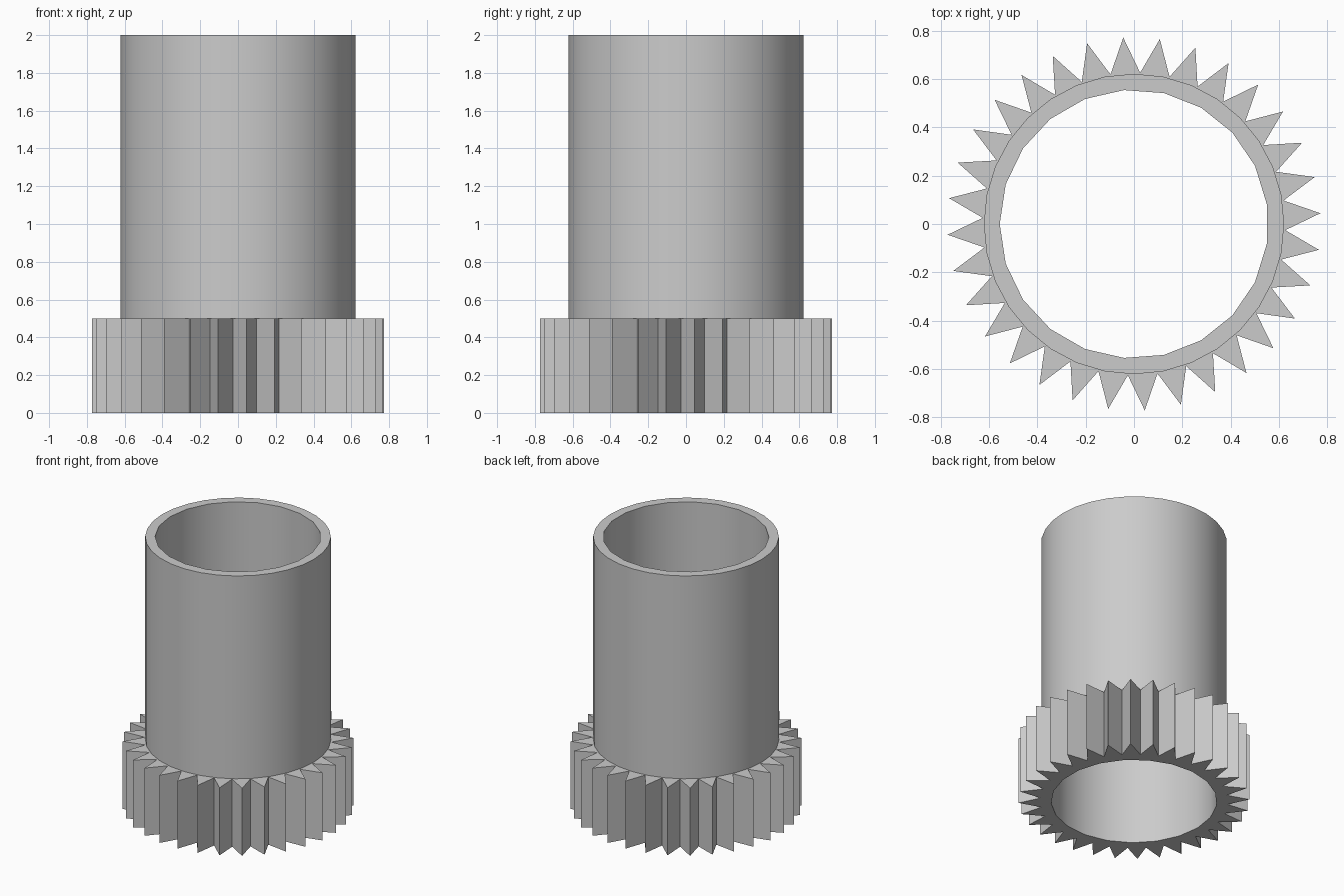
import bpy, bmesh
from math import sin, cos, tau, radians

cube = bpy.data.objects.get("Cube")
if cube:
    bpy.data.objects.remove(cube)

TEETH = 32
TIP_R, ROOT_R = 0.773, 0.627
SLEEVE_R, BORE_R = 0.622, 0.556
GEAR_H, TOTAL_H = 0.5, 2.0

steel = bpy.data.materials.new("plain grey")
steel.use_nodes = True
grey = (0.6, 0.6, 0.6, 1)
steel.diffuse_color = grey
steel.node_tree.nodes["Principled BSDF"].inputs["Base Color"].default_value = grey


def circle(radius, sides, start=0.0):
    return [(radius * cos(start + tau * i / sides), radius * sin(start + tau * i / sides))
            for i in range(sides)]


def hollow_prism(name, outer, inner, z0, z1, closed_bottom=True):
    """Extrude an outline with a hole between two heights."""
    bm = bmesh.new()
    rims = {z0: [], z1: []}
    for outline in (outer, inner):
        low, high = ([bm.verts.new((x, y, z)) for x, y in outline] for z in (z0, z1))
        for i in range(len(outline)):
            j = (i + 1) % len(outline)
            bm.faces.new((low[i], low[j], high[j], high[i]))
            rims[z0].append(bm.edges.get((low[i], low[j])))
            rims[z1].append(bm.edges.get((high[i], high[j])))
    # Flat end caps around the hole
    for z in ([z0, z1] if closed_bottom else [z1]):
        bmesh.ops.triangle_fill(bm, use_beauty=True, edges=rims[z])
    bmesh.ops.recalc_face_normals(bm, faces=bm.faces[:])
    mesh = bpy.data.meshes.new(name)
    bm.to_mesh(mesh)
    bm.free()
    mesh.materials.append(steel)
    obj = bpy.data.objects.new(name, mesh)
    bpy.context.collection.objects.link(obj)
    bpy.ops.object.select_all(action='DESELECT')
    obj.select_set(True)
    bpy.context.view_layer.objects.active = obj
    bpy.ops.object.shade_smooth_by_angle(angle=radians(30))
    return obj


# Outlines: alternating tooth tips and roots, round sleeve, coarser bore
bore = circle(BORE_R, 21, tau / 2)
tips = circle(TIP_R, TEETH, radians(3.3))
roots = circle(ROOT_R, TEETH, radians(3.3) + tau / TEETH / 2)
star = [point for pair in zip(tips, roots) for point in pair]

# Toothed collar at the foot, tall sleeve above it
hollow_prism("gear_ring", star, bore, 0, GEAR_H)
hollow_prism("sleeve", circle(SLEEVE_R, 32, tau / 2), bore, GEAR_H, TOTAL_H, closed_bottom=False)
